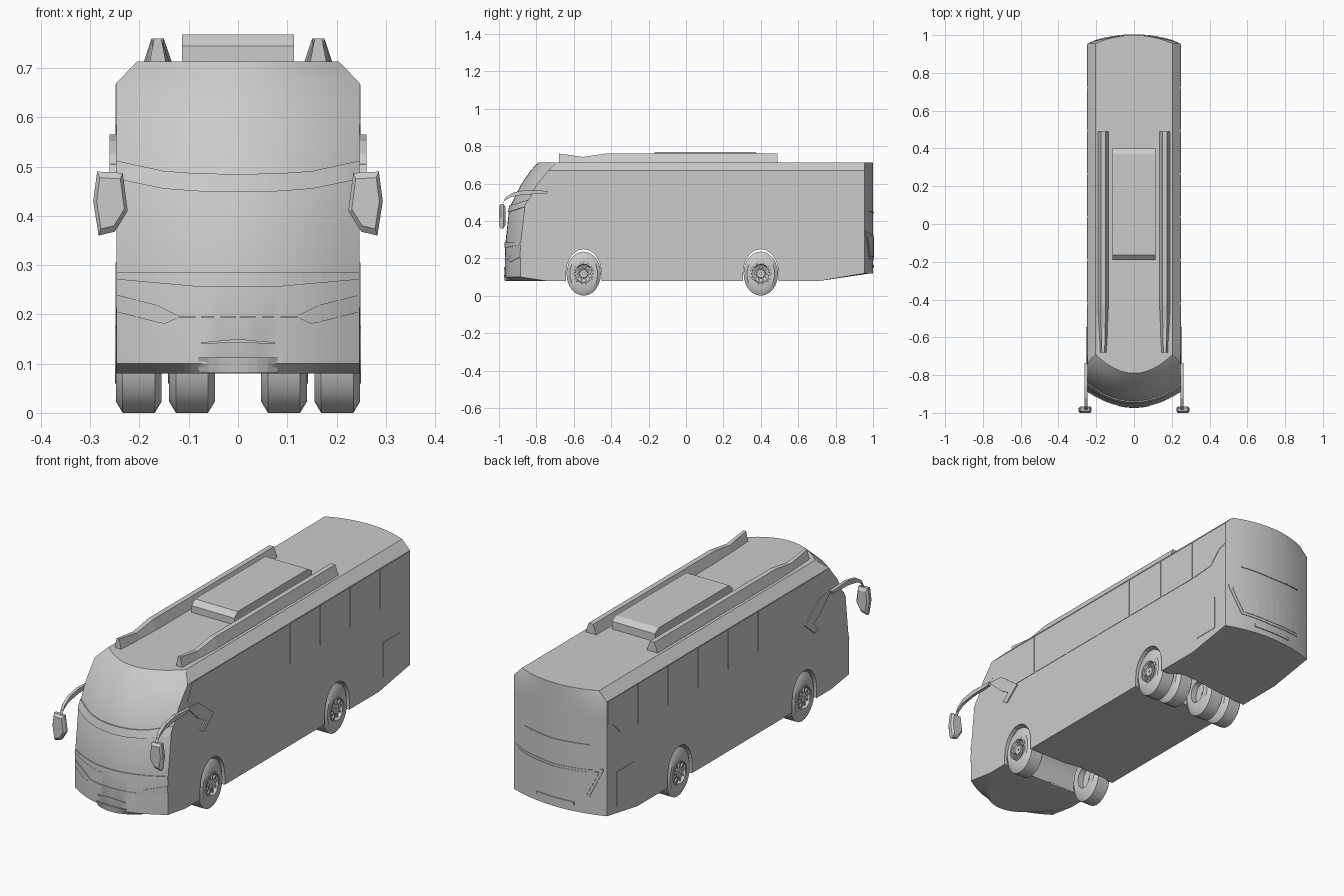
import bpy, bmesh, math
from mathutils import Vector

if "Cube" in bpy.data.objects:
    bpy.data.objects.remove(bpy.data.objects["Cube"], do_unlink=True)

GREY = (0.6, 0.6, 0.6, 1)
paint = bpy.data.materials.new("light_grey")
paint.use_nodes = True
paint.diffuse_color = GREY
paint.node_tree.nodes["Principled BSDF"].inputs["Base Color"].default_value = GREY

HW = 0.247          # half width of the body
AXLES = (-0.547, 0.40)
# height, front centre y, front corner y, half width
LEVELS = [(0.08, -0.965, -0.75, HW), (0.10, -0.97, -0.885, HW), (0.27, -0.967, -0.885, HW),
          (0.47, -0.945, -0.862, HW), (0.59, -0.885, -0.80, HW), (0.67, -0.83, -0.735, HW),
          (0.713, -0.79, -0.69, 0.205)]


def make(name, verts, faces, smooth=None):
    bm = bmesh.new()
    vs = [bm.verts.new(v) for v in verts]
    for f in faces:
        bm.faces.new([vs[i] for i in f])
    bmesh.ops.recalc_face_normals(bm, faces=bm.faces)
    me = bpy.data.meshes.new(name)
    bm.to_mesh(me)
    bm.free()
    me.materials.append(paint)
    ob = bpy.data.objects.new(name, me)
    bpy.context.collection.objects.link(ob)
    if smooth:
        select(ob)
        bpy.ops.object.shade_smooth_by_angle(angle=math.radians(smooth))
    return ob


def select(ob):
    bpy.ops.object.select_all(action='DESELECT')
    ob.select_set(True)
    bpy.context.view_layer.objects.active = ob


def loft(name, rings, smooth=None, closed=False):
    """Skin a list of equal rings; cap both ends, or join them when closed."""
    n, m = len(rings[0]), len(rings)
    faces = []
    for r in range(m if closed else m - 1):
        a, b = r * n, (r + 1) % m * n
        faces += [(a + i, a + (i + 1) % n, b + (i + 1) % n, b + i) for i in range(n)]
    if not closed:
        faces += [tuple(range(n)), tuple(range((m - 1) * n, m * n))]
    return make(name, [p for ring in rings for p in ring], faces, smooth)


def extrude_x(name, outline, x0, x1, smooth=None):
    """Extrude a (y, z) outline between two x positions."""
    return loft(name, [[(x, y, z) for y, z in outline] for x in (x0, x1)], smooth)


def front_y(x, z):
    for a, b in zip(LEVELS, LEVELS[1:]):
        if z <= b[0] or b is LEVELS[-1]:
            k = (z - a[0]) / (b[0] - a[0])
            yc, ys, w = (a[i] + (b[i] - a[i]) * k for i in (1, 2, 3))
            return yc + (ys - yc) * min(1, abs(x) / w) ** 2


def rear_y(x, z):
    return 1 - 0.045 * (x / HW) ** 2


def band(name, cols, surf, thick=0.006, steps=4):
    """Plate that follows the nose or tail; columns are (x, low z, high z)."""
    pts = []
    for a, b in zip(cols, cols[1:]):
        pts += [[p + (q - p) * i / steps for p, q in zip(a, b)] for i in range(steps)]
    pts.append(cols[-1])
    out = -1 if surf is front_y else 1
    rings = []
    for x, lo, hi in pts:
        yl, yh = surf(x, lo), surf(x, hi)
        d = out * thick / 2
        rings.append([(x, yl - d, lo), (x, yl + d, lo), (x, yh + d, hi), (x, yh - d, hi)])
    return loft(name, rings)


def full_band(name, half, surf, thick=0.006):
    return band(name, [(-x, a, b) for x, a, b in reversed(half) if x > 0] + half, surf, thick)


# Body shell
rings = []
for i, (z, yc, ys, w) in enumerate(LEVELS):
    ts = [k / 6 for k in range(-6, 7)]
    zr = (0.12, 0.13)[i] if i < 2 else z
    ring = [(t * w, yc + (ys - yc) * t * t, z) for t in ts]
    ring += [(w, 0.72, z)]
    ring += [(-t * w, rear_y(t * HW, 0), zr) for t in ts]
    ring += [(-w, 0.72, z)]
    rings.append(ring)
body = loft("body", rings)

# Wheel tunnels through the body
for y in AXLES:
    arc = [(y + 0.094 * math.cos(a), 0.125 + 0.124 * math.sin(a))
           for a in (math.pi * k / 10 for k in range(11))]
    cutter = extrude_x("arch_cutter", arc + [(y - 0.094, 0), (y + 0.094, 0)], -0.4, 0.4)
    cutter.hide_render = True
    mod = body.modifiers.new("arch", 'BOOLEAN')
    mod.object, mod.operation, mod.solver = cutter, 'DIFFERENCE', 'EXACT'
    select(body)
    bpy.ops.object.modifier_apply(modifier=mod.name)
    bpy.data.objects.remove(cutter, do_unlink=True)
select(body)
bpy.ops.object.shade_smooth_by_angle(angle=math.radians(22))


# Wheels
def lathe(name, profile, x, y, s, squash=1, seg=24):
    """Spin (offset, radius) points about the axle; s is the side."""
    rings = []
    for k in range(seg):
        a = 2 * math.pi * k / seg
        rings.append([(s * (x + dx), y + r * squash * math.cos(a), 0.118 + r * math.sin(a))
                      for dx, r in profile])
    return loft(name, rings, 35, closed=True)


TYRE = [(0, 0.055), (0, 0.095), (0.014, 0.118), (0.079, 0.118), (0.093, 0.095), (0.093, 0.055)]
RIM = [(0.03, 0.004), (0.03, 0.07), (0.095, 0.058), (0.095, 0.051), (0.08, 0.046),
       (0.07, 0.026), (0.088, 0.021), (0.088, 0.004)]


def wheel(x, y, s, label):
    lathe(label + "_tyre", TYRE, x, y, s, 0.78)
    lathe(label + "_rim", RIM, x, y, s, 0.96)
    for k in range(10):
        a = 2 * math.pi * k / 10
        u, v = Vector((math.cos(a), math.sin(a))), Vector((-math.sin(a), math.cos(a))) * 0.004
        c = Vector((y, 0.118))
        quad = [c + u * r + v * d for r, d in ((0.02, -1), (0.048, -1), (0.048, 1), (0.02, 1))]
        extrude_x(label + "_spoke", [tuple(p) for p in quad], s * (x + 0.06), s * (x + 0.086))


for s, side in ((1, "left"), (-1, "right")):
    wheel(0.155, AXLES[0], s, side + "_front")
    wheel(0.155, AXLES[1], s, side + "_rear_outer")
    wheel(0.047, AXLES[1], s, side + "_rear_inner")

    # Side windows
    def plate(name, outline, t=0.002):
        return extrude_x(name, outline, s * (HW - 0.003), s * (HW + t))

    edges = [-0.42 + 0.2285 * k for k in range(6)]
    for a, b in zip(edges, edges[1:]):
        plate(side + "_window", [(a + .005, .475), (b - .005, .475), (b - .005, .667), (a + .005, .667)])
    plate(side + "_front_window", [(-.56, .475), (-.425, .475), (-.425, .667), (-.70, .667), (-.74, .585)])
    plate(side + "_rear_window", [(.728, .475), (.85, .485), (.91, .545), (.95, .56), (.95, .667), (.728, .667)])

    # Swept trim below the mirror, and the service hatch
    plate(side + "_trim", [(-.745, .56), (-.66, .555), (-.57, .485), (-.545, .465), (-.62, .40),
                           (-.645, .415), (-.61, .45), (-.66, .48)], 0.006)
    plate(side + "_hatch", [(.75, .14), (.88, .14), (.88, .305), (.75, .305)])

    # Mirror arm and head
    path = [(-.74, .553, .007), (-.86, .553, .012), (-.93, .54, .012), (-.97, .515, .011), (-.987, .475, .008)]
    loft(side + "_mirror_arm", [[(s * (0.254 + dx * 0.007), y + dy * h * 0.5, z + dy * h)
                                 for dx, dy in ((-1, -1), (1, -1), (1, 1), (-1, 1))] for y, z, h in path])
    head = [(.234, .487), (.286, .490), (.294, .43), (.283, .36), (.25, .368), (.224, .41)]
    cx, cz = 0.259, 0.428
    loft(side + "_mirror_head", [[(s * (cx + (x - cx) * k), y, cz + (z - cz) * k) for x, z in head]
                                 for y, k in ((-1.0, 0.8), (-.99, 1), (-.975, 1), (-.966, 0.75))], 25)

    # Roof rails
    loft(side + "_roof_rail", [[(s * (0.163 + dx), y, z) for dx, z in
                                ((-w, .705), (w, .705), (w * .4, h), (-w * .4, h))]
                               for y, h, w in ((-.68, .76, .018), (-.55, .742, .026), (-.43, .76, .031), (.49, .76, .031))])

    # Headlights
    lamp = [(.12, .194, .197), (.148, .181, .211), (.165, .184, .219), (HW, .205, .24)]
    band(side + "_headlight", [(s * x, a, b) for x, a, b in lamp], front_y)

# Roof air conditioner
extrude_x("roof_unit", [(-.19, .70), (-.19, .745), (-.165, .768), (.37, .768), (.40, .75), (.40, .70)],
          -0.114, 0.114)

# Nose details
full_band("windscreen_ledge", [(0, .448, .485), (.08, .45, .486), (.15, .455, .491), (HW, .475, .512)], front_y, 0.012)
full_band("nose_belt", [(0, .257, .285), (.09, .257, .285), (HW, .271, .285)], front_y, 0.008)
full_band("bumper_line", [(0, .193, .197), (.12, .193, .197)], front_y)
full_band("grille_slot", [(0, .143, .150), (.075, .140, .143)], front_y, 0.008)
full_band("number_plate", [(0, .082, .112), (.08, .082, .112)], front_y, 0.008)

# Tail details
full_band("rear_panel_frame", [(0, .19, .325), (.17, .20, .333), (.232, .333, .345)], rear_y, 0.005)
full_band("rear_panel", [(0, .203, .314), (.162, .212, .322), (.212, .318, .331)], rear_y, 0.009)
full_band("rear_slot", [(0, .15, .165), (.10, .15, .165)], rear_y, 0.008)
full_band("rear_crease", [(0, .44, .446), (.17, .45, .454)], rear_y, 0.008)
